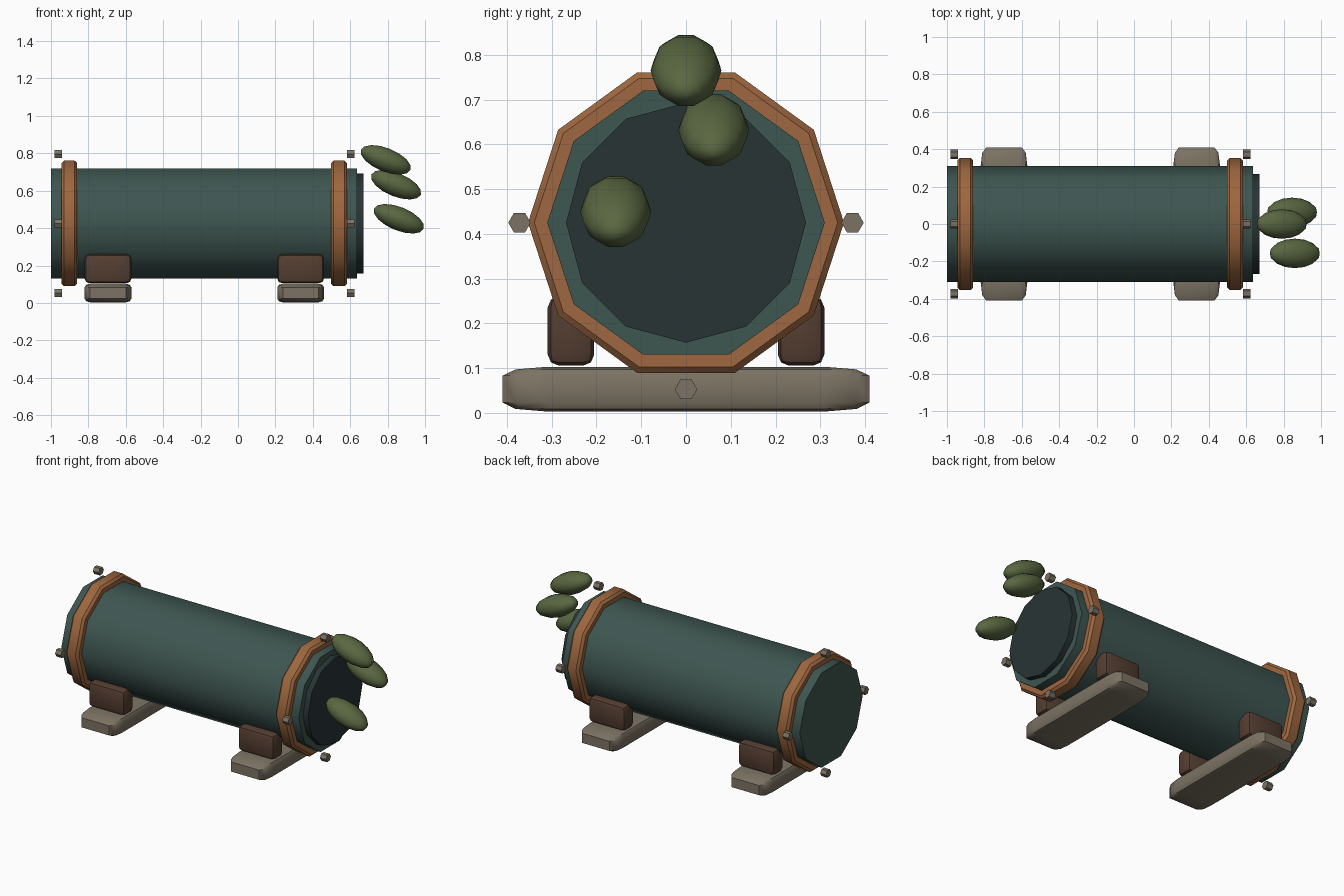
import bpy, bmesh
from math import pi, radians, sin, cos
from mathutils import Vector

cube = bpy.data.objects.get("Cube")
if cube:
    bpy.data.objects.remove(cube, do_unlink=True)


def material(name, r, g, b):
    m = bpy.data.materials.new(name)
    m.use_nodes = True
    m.diffuse_color = (r, g, b, 1)
    m.node_tree.nodes["Principled BSDF"].inputs["Base Color"].default_value = (r, g, b, 1)
    return m


TEAL = material("dark teal paint", 0.048, 0.092, 0.082)
COPPER = material("copper", 0.34, 0.135, 0.05)
BROWN = material("dark brown wood", 0.09, 0.048, 0.031)
STONE = material("grey beam", 0.2, 0.17, 0.125)
DARK = material("dark opening", 0.021, 0.034, 0.036)
OLIVE = material("olive green", 0.1, 0.135, 0.052)

AXIS_Z = 0.425


def finish(name, mat, angle=40):
    ob = bpy.context.object
    ob.name = ob.data.name = name
    ob.data.materials.append(mat)
    bpy.ops.object.shade_smooth_by_angle(angle=radians(angle))
    return ob


def x_cylinder(name, mat, sides, radius, x0, x1, y=0, z=AXIS_Z):
    bpy.ops.mesh.primitive_cylinder_add(
        vertices=sides, radius=radius, depth=x1 - x0,
        location=((x0 + x1) / 2, y, z), rotation=(0, pi / 2, 0))
    return finish(name, mat)


def bevelled_box(name, mat, size, center, unit_bevel):
    # The bevel is cut per axis, in proportion to unit_bevel
    bpy.ops.mesh.primitive_cube_add(size=1, location=center)
    ob = bpy.context.object
    bm = bmesh.new()
    bm.from_mesh(ob.data)
    pre = Vector(unit_bevel)
    bmesh.ops.scale(bm, verts=bm.verts, vec=[s / p for s, p in zip(size, pre)])
    bmesh.ops.bevel(bm, geom=bm.edges[:], offset=1, segments=2,
                    profile=0.5, affect='EDGES')
    bmesh.ops.scale(bm, verts=bm.verts, vec=pre)
    bmesh.ops.recalc_face_normals(bm, faces=bm.faces)
    bm.to_mesh(ob.data)
    bm.free()
    return finish(name, mat)


def hoop(name, x, width=0.085, inner=0.29, outer=0.353, chamfer=0.014):
    h = width / 2
    profile = [(-h, inner), (-h, outer - chamfer), (chamfer - h, outer),
               (h - chamfer, outer), (h, outer - chamfer), (h, inner)]
    bm = bmesh.new()
    rings = [[bm.verts.new((px, r * cos(i * pi / 5), r * sin(i * pi / 5)))
              for px, r in profile] for i in range(10)]
    n = len(profile)
    for i, a in enumerate(rings):
        b = rings[(i + 1) % 10]
        for j in range(n):
            k = (j + 1) % n
            bm.faces.new((a[j], a[k], b[k], b[j]))
    bmesh.ops.recalc_face_normals(bm, faces=bm.faces)
    me = bpy.data.meshes.new(name)
    bm.to_mesh(me)
    bm.free()
    ob = bpy.data.objects.new(name, me)
    ob.location = (x, 0, AXIS_Z)
    bpy.context.collection.objects.link(ob)
    bpy.ops.object.select_all(action='DESELECT')
    ob.select_set(True)
    bpy.context.view_layer.objects.active = ob
    finish(name, COPPER)


# Barrel and its dark end disc
x_cylinder("barrel", TEAL, 10, 0.31, -1.0, 0.635)
x_cylinder("end_disc", DARK, 12, 0.268, 0.6, 0.67)

# Copper hoops with four bolts beside each
for end, hoop_x, bolt_x in (("right", -0.902, -0.962), ("left", 0.54, 0.602)):
    hoop(end + "_hoop", hoop_x)
    for i in range(4):
        a = i * pi / 2
        x_cylinder(f"{end}_bolt_{i + 1}", STONE, 6, 0.025, bolt_x - 0.02, bolt_x + 0.02,
                   0.372 * cos(a), AXIS_Z + 0.372 * sin(a))

# Cross beams with a pair of cradle blocks on each
for end, x in (("right", -0.695), ("left", 0.335)):
    bevelled_box(end + "_beam", STONE, (0.25, 0.82, 0.1), (x, 0, 0.053),
                 (0.03, 0.1, 0.02))
    for side, s in (("front", -1), ("back", 1)):
        bevelled_box(f"{end}_{side}_block", BROWN, (0.25, 0.104, 0.155),
                     (x, s * 0.257, 0.183), (0.025, 0.025, 0.025))

# Tilted pods beyond the open end
for i, center in enumerate([(0.79, 0, 0.765), (0.845, 0.062, 0.632), (0.86, -0.157, 0.45)]):
    bpy.ops.mesh.primitive_uv_sphere_add(
        segments=10, ring_count=8, radius=1, location=center,
        rotation=(0, pi / 2 + radians(22), 0))
    bpy.context.object.scale = (0.066, 0.079, 0.143)
    finish(f"pod_{i + 1}", OLIVE, 60)
